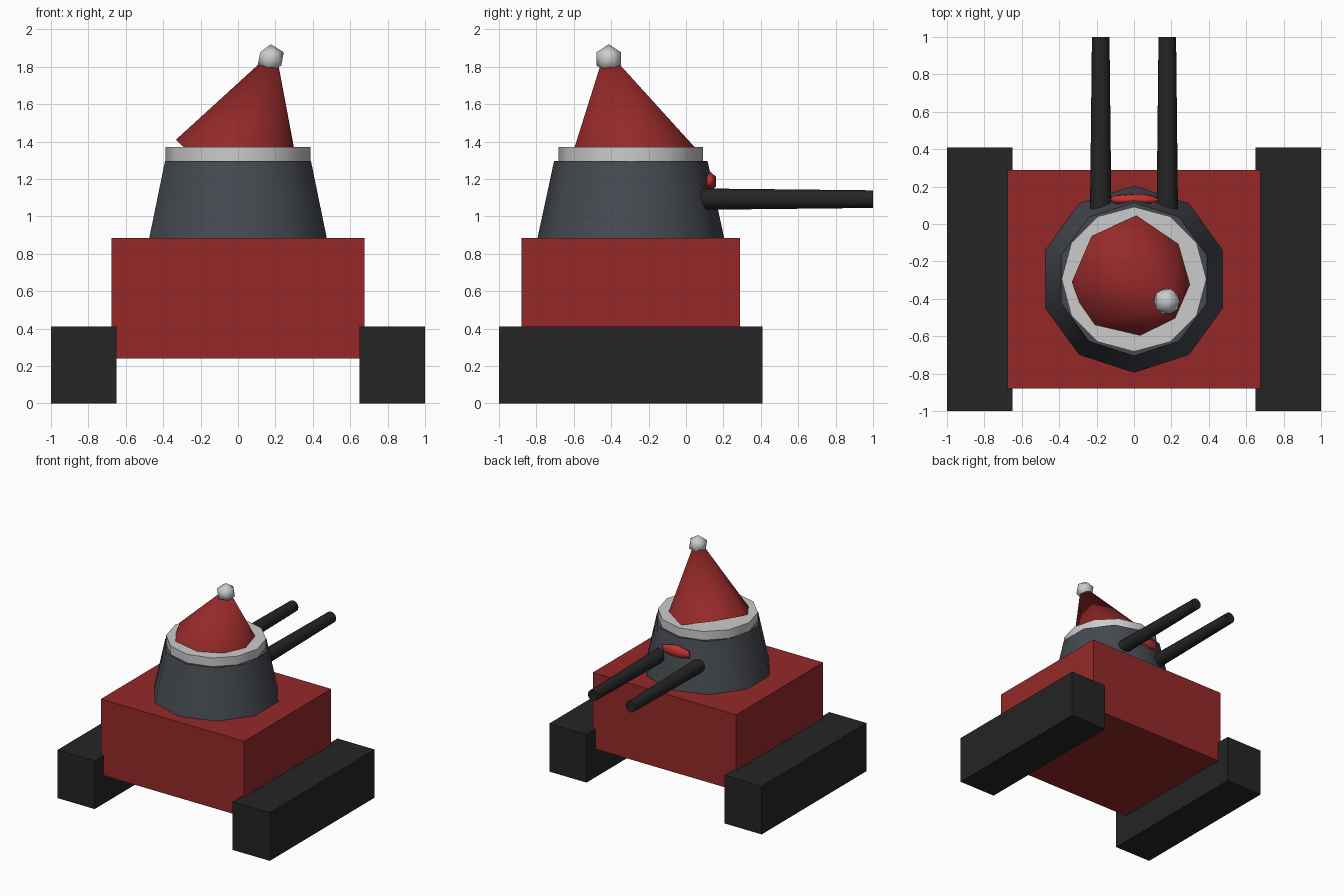
import bpy
from math import radians
from mathutils import Vector

if "Cube" in bpy.data.objects:
    bpy.data.objects.remove(bpy.data.objects["Cube"])


def material(name, rgb):
    m = bpy.data.materials.new(name)
    m.diffuse_color = (*rgb, 1)
    m.use_nodes = True
    m.node_tree.nodes["Principled BSDF"].inputs["Base Color"].default_value = m.diffuse_color
    return m


RED = material("red", (0.30, 0.022, 0.022))
BRIGHT_RED = material("bright_red", (0.55, 0.03, 0.03))
BLACK = material("black", (0.018, 0.018, 0.018))
STEEL = material("steel", (0.06, 0.067, 0.08))
WHITE = material("white", (0.65, 0.65, 0.64))


def finish(name, mat, smooth=True):
    ob = bpy.context.object
    ob.name = name
    ob.data.materials.append(mat)
    if smooth:
        bpy.ops.object.shade_smooth_by_angle(angle=radians(50))
    return ob


def box(name, lo, hi, mat):
    lo, hi = Vector(lo), Vector(hi)
    bpy.ops.mesh.primitive_cube_add(size=1, location=(lo + hi) / 2)
    bpy.context.object.scale = hi - lo
    return finish(name, mat, False)


def taper(name, start, end, r1, r2, sides, mat):
    """Cone, frustum or cylinder running from start to end."""
    start, end = Vector(start), Vector(end)
    axis = end - start
    rot = Vector((0, 0, 1)).rotation_difference(axis).to_euler()
    bpy.ops.mesh.primitive_cone_add(vertices=sides, radius1=r1, radius2=r2,
                                    depth=axis.length, location=(start + end) / 2,
                                    rotation=rot)
    return finish(name, mat)


def ball(name, loc, radii, mat):
    bpy.ops.mesh.primitive_ico_sphere_add(subdivisions=1, radius=1, location=loc)
    bpy.context.object.scale = radii
    return finish(name, mat)


# Hull
box("hull", (-0.675, -0.88, 0.24), (0.675, 0.29, 0.885), RED)

# Tracks and gun barrels, one per side
for side, s in (("left", -1), ("right", 1)):
    box(side + "_track", (s * 0.825 - 0.175, -1, 0), (s * 0.825 + 0.175, 0.41, 0.41), BLACK)
    taper(side + "_barrel", (s * 0.178, 0.0, 1.092), (s * 0.178, 1.0, 1.092),
          0.058, 0.047, 12, BLACK)

# Turret
taper("turret", (0, -0.295, 0.87), (0, -0.295, 1.297), 0.502, 0.41, 10, STEEL)

# Tilted hat with brim and bobble
taper("hat_brim", (0, -0.295, 1.29), (0, -0.295, 1.37), 0.387, 0.387, 12, WHITE)
taper("hat_cone", (0, -0.298, 1.30), (0.2, -0.43, 1.895), 0.35, 0, 8, RED)
ball("hat_bobble", (0.175, -0.413, 1.842), (0.078, 0.078, 0.078), WHITE)

# Red nose between the barrels
ball("nose", (0, 0.13, 1.185), (0.15, 0.037, 0.055), BRIGHT_RED)
